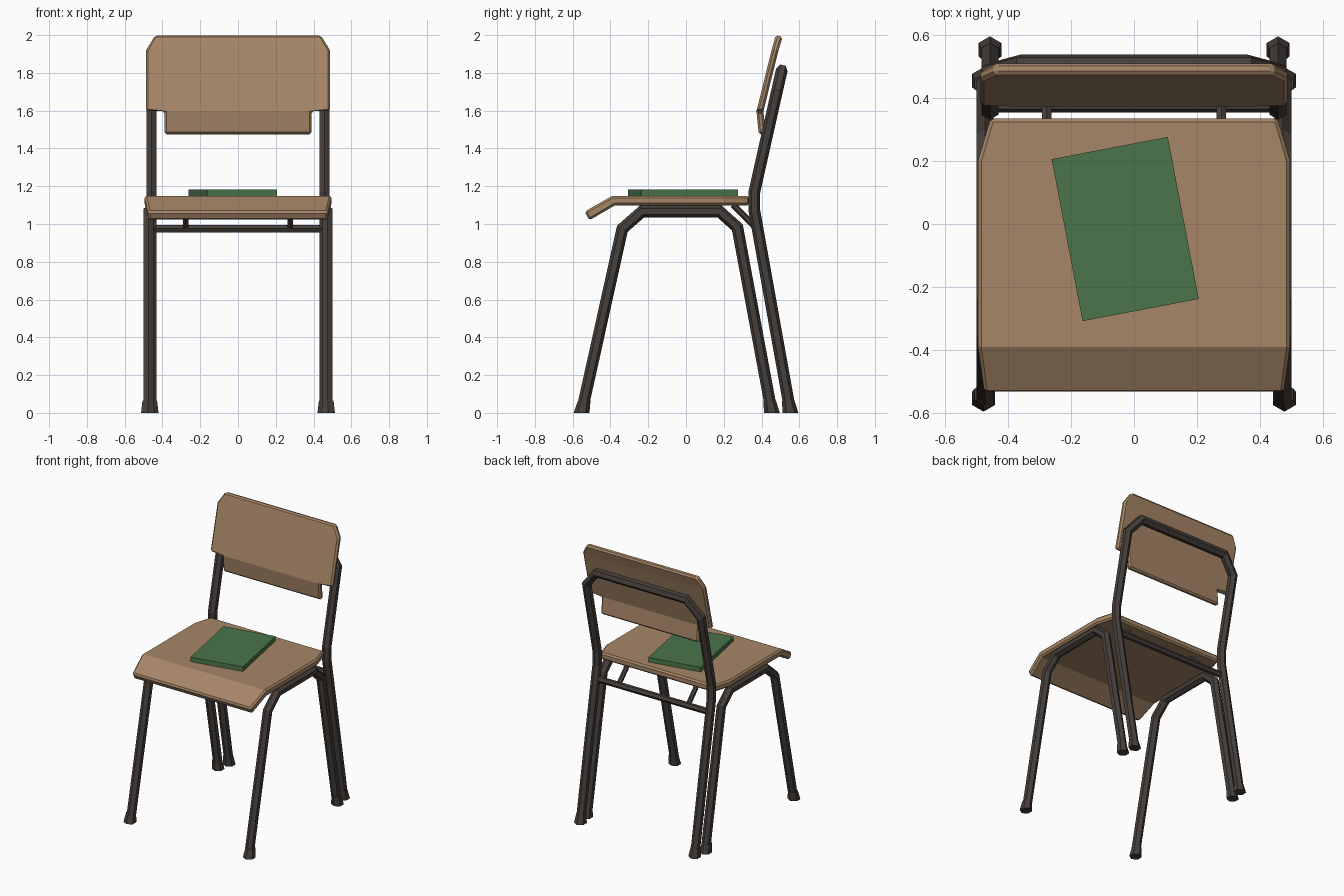
import bpy, bmesh, math
from mathutils import Vector, Matrix

if "Cube" in bpy.data.objects:
    bpy.data.objects.remove(bpy.data.objects["Cube"])


def material(name, rgb):
    m = bpy.data.materials.new(name)
    m.diffuse_color = (*rgb, 1)
    m.use_nodes = True
    m.node_tree.nodes["Principled BSDF"].inputs["Base Color"].default_value = m.diffuse_color
    return m


WOOD = material("warm_wood", (0.38, 0.237, 0.135))
METAL = material("dark_metal", (0.062, 0.050, 0.043))
GREEN = material("book_green", (0.07, 0.178, 0.072))


def finish(bm, name, mat):
    bmesh.ops.recalc_face_normals(bm, faces=bm.faces)
    me = bpy.data.meshes.new(name)
    bm.to_mesh(me)
    bm.free()
    me.materials.append(mat)
    ob = bpy.data.objects.new(name, me)
    bpy.context.collection.objects.link(ob)
    return ob


# Hexagonal tube swept along a path, with mitred bends
def tube(name, path, r, ref=(0, 1, 0)):
    p = [Vector(q) for q in path]
    d = [(b - a).normalized() for a, b in zip(p, p[1:])]
    u = Vector(ref)
    u = (u - d[0] * u.dot(d[0])).normalized()
    w = d[0].cross(u)
    ring = [p[0] + r * (math.cos(k * math.pi / 3) * u + math.sin(k * math.pi / 3) * w)
            for k in range(6)]
    bm = bmesh.new()
    prev = [bm.verts.new(c) for c in ring]
    bm.faces.new(prev)
    for i in range(1, len(p)):
        n = d[i - 1] + d[i] if i < len(d) else d[-1]
        ring = [c + d[i - 1] * ((p[i] - c).dot(n) / d[i - 1].dot(n)) for c in ring]
        cur = [bm.verts.new(c) for c in ring]
        for k in range(6):
            j = (k + 1) % 6
            bm.faces.new((prev[k], prev[j], cur[j], cur[k]))
        prev = cur
    bm.faces.new(prev)
    return finish(bm, name, METAL)


# Flared rubber foot leaning with its leg
def foot(name, x, y, lean):
    bm = bmesh.new()
    h = 0.065
    bmesh.ops.create_cone(bm, cap_ends=True, segments=6, radius1=0.042, radius2=0.033, depth=h,
                          matrix=Matrix.Translation((0, 0, h / 2)))
    ys = max(v.co.y for v in bm.verts)
    if ys < 0.041:  # keep hexagon points along y
        bmesh.ops.rotate(bm, verts=bm.verts, cent=(0, 0, 0), matrix=Matrix.Rotation(math.pi / 6, 3, 'Z'))
    for v in bm.verts:
        v.co += Vector((x, y + lean * v.co.z, 0))
    return finish(bm, name, METAL)


# Board from a mirrored half outline, cut at bend lines and bent by a function
def board(name, half, thick, cuts, bend):
    outline = half + [(-u, v) for u, v in reversed(half)]
    bm = bmesh.new()
    f = bm.faces.new([bm.verts.new((u, v, 0)) for u, v in outline])
    ext = bmesh.ops.extrude_face_region(bm, geom=[f])["geom"]
    for v in ext:
        if isinstance(v, bmesh.types.BMVert):
            v.co.z = thick
    for c in cuts:
        bmesh.ops.bisect_plane(bm, geom=bm.verts[:] + bm.edges[:] + bm.faces[:],
                               plane_co=(0, c, 0), plane_no=(0, 1, 0), dist=1e-5)
    for v in bm.verts:
        v.co = bend(*v.co)
    ob = finish(bm, name, WOOD)
    b = ob.modifiers.new("edge_chamfer", 'BEVEL')
    b.width = 0.011
    b.segments = 1
    b.limit_method = 'ANGLE'
    b.angle_limit = math.radians(50)
    return ob


def lerp_rows(rows, t):
    for (a, ya), (b, yb) in zip(rows, rows[1:]):
        if t <= b:
            return ya + (yb - ya) * (t - a) / (b - a)
    return rows[-1][1]


# Seat with drooping front edge
def seat_bend(x, y, d):
    drop = max(0.0, -0.39 - y)
    shear = 0.0
    if y < -0.38:
        shear = 0.27 + 0.23 * drop / 0.147
    return Vector((x, y + d * shear, 1.149 - 0.566 * drop - d * (0.93 if drop > 0.1 else 1)))


board("seat", [(0.475, -0.537), (0.495, -0.39), (0.495, 0.2), (0.455, 0.335)],
      0.05, [-0.39], seat_bend)

# Backrest with narrower lower tab
BACK = [(1.475, 0.385), (1.597, 0.373), (1.92, 0.453), (2.0, 0.475)]


def back_bend(x, z, d):
    return Vector((x, lerp_rows(BACK, z) + d * 0.97, z - (0.25 * d if z > 1.95 else 0)))


board("backrest", [(0.39, 1.475), (0.39, 1.597), (0.487, 1.597), (0.487, 1.92), (0.44, 2.0)],
      0.038, [1.597, 1.92], back_bend)

# Side frames: front leg, rail under the seat, rear leg
for side, s in (("left", -1), ("right", 1)):
    x = 0.473 * s
    tube(side + "_side_frame",
         [(x, -0.549, 0.02), (x, -0.337, 0.975), (x, -0.233, 1.066),
          (x, 0.178, 1.066), (x, 0.272, 0.982), (x, 0.451, 0.02)], 0.031)
    foot(side + "_front_foot", 0.477 * s, -0.553, 0.22)
    foot(side + "_middle_foot", 0.477 * s, 0.455, -0.186)
    foot(side + "_rear_foot", 0.457 * s, 0.553, -0.18)
    # Bracket from rear bar to seat underside
    tube(side + "_seat_bracket", [(0.277 * s, 0.375, 0.975), (0.277 * s, 0.25, 1.102)], 0.017)

# Rear frame: legs, posts and top loop
half = [(0.457, 0.550, 0.02), (0.457, 0.362, 1.07), (0.457, 0.362, 1.17),
        (0.457, 0.481, 1.70), (0.36, 0.507, 1.815)]
tube("rear_frame", half + [(-x, y, z) for x, y, z in reversed(half)], 0.031)
tube("rear_crossbar", [(-0.457, 0.375, 0.975), (0.457, 0.375, 0.975)], 0.022)

# Book lying on the seat
bm = bmesh.new()
bmesh.ops.create_cube(bm, size=1)
bmesh.ops.scale(bm, vec=(0.375, 0.523, 0.034), verts=bm.verts)
bmesh.ops.rotate(bm, verts=bm.verts, cent=(0, 0, 0), matrix=Matrix.Rotation(math.radians(10.8), 3, 'Z'))
bmesh.ops.translate(bm, vec=(-0.028, -0.016, 1.165), verts=bm.verts)
finish(bm, "book", GREEN)
